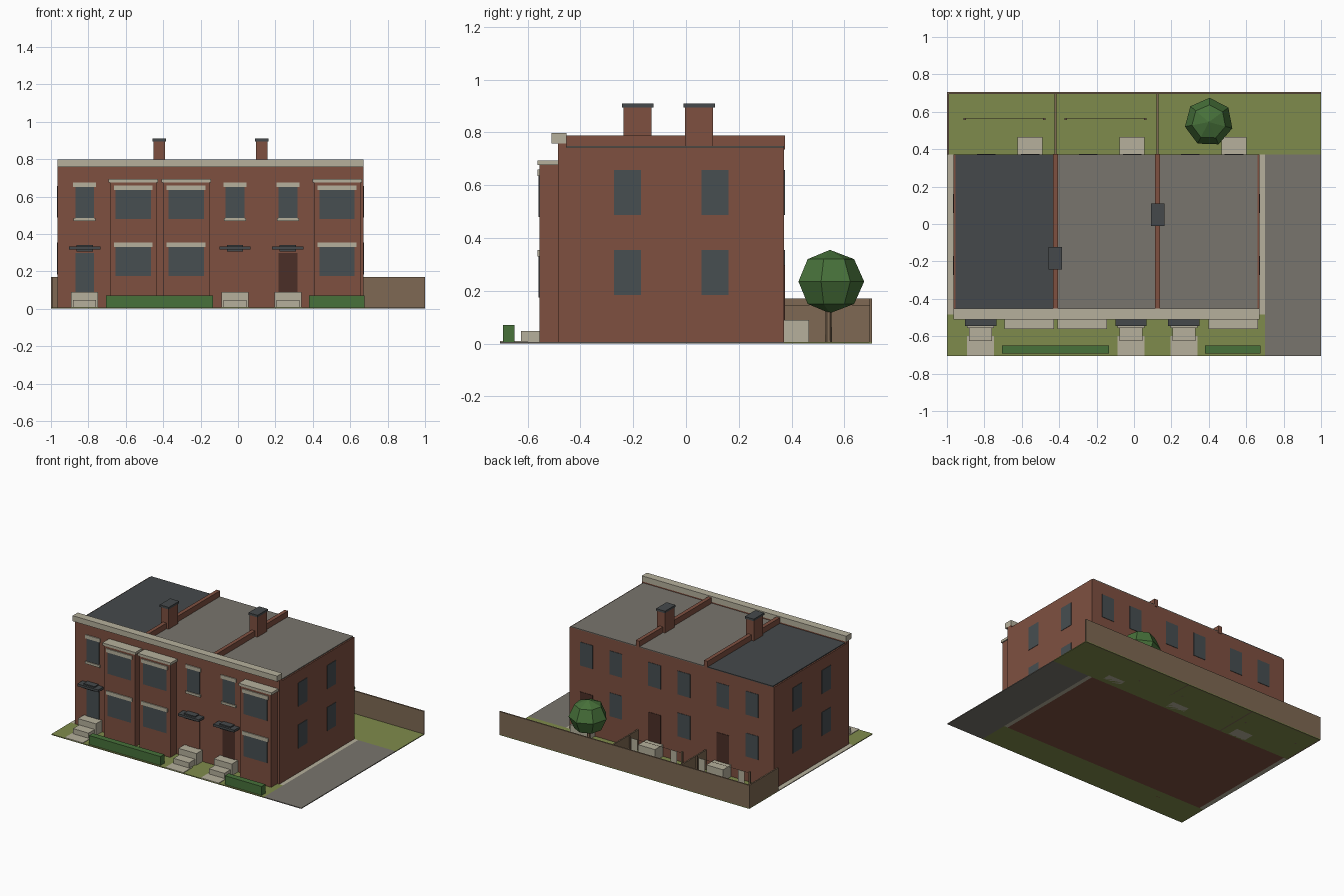
import bpy, bmesh, math
from mathutils import Matrix

if "Cube" in bpy.data.objects:
    bpy.data.objects.remove(bpy.data.objects["Cube"])


def material(name, hex_code):
    m = bpy.data.materials.new(name)
    srgb = [int(hex_code[i:i + 2], 16) / 255 for i in (0, 2, 4)]
    lin = [c / 12.92 if c <= 0.04045 else ((c + 0.055) / 1.055) ** 2.4 for c in srgb]
    m.diffuse_color = (*lin, 1)
    m.use_nodes = True
    m.node_tree.nodes["Principled BSDF"].inputs["Base Color"].default_value = m.diffuse_color
    return m


BRICK = material("brick", "7E5040")
STONE = material("pale stone", "B6B09C")
SLATE = material("slate", "45494B")
GLASS = material("window glass", "474E51")
GREY = material("asphalt grey", "79756D")
LAWN = material("lawn green", "7F8B4C")
LEAF = material("leaf green", "47713A")
FENCE = material("fence wood", "7E6953")
DOOR = material("dark door", "4B2F27")


def finish(name, bm, mat):
    me = bpy.data.meshes.new(name)
    bm.to_mesh(me)
    bm.free()
    me.materials.append(mat)
    ob = bpy.data.objects.new(name, me)
    bpy.context.collection.objects.link(ob)
    return ob


def box(name, x, y, z, mat):
    """Box from (min, max) pairs on each axis."""
    bm = bmesh.new()
    size = [b - a for a, b in (x, y, z)]
    mid = [(a + b) / 2 for a, b in (x, y, z)]
    bmesh.ops.create_cube(bm, size=1, matrix=Matrix.Translation(mid) @ Matrix.Diagonal((*size, 1)))
    return finish(name, bm, mat)


def span(c, half):
    return (c - half, c + half)


LEFT, RIGHT, FRONT, BACK = -0.965, 0.67, -0.485, 0.372
PARTY = (-0.42, 0.125)
G = 0.006  # ground thickness

# Ground
box("front_lawn", (-1, 0.7), (-0.705, FRONT), (0, G), LAWN)
box("back_lawn", (-1, 1), (BACK, 0.705), (0, G), LAWN)
box("driveway", (0.7, 1), (-0.705, BACK), (0, G), GREY)
box("left_path", (-1, LEFT), (FRONT, BACK), (0, G), STONE)
box("right_path", (RIGHT, 0.7), (FRONT, BACK), (0, G), STONE)

# House body, roofs, party walls and cornice
box("house_walls", (LEFT, RIGHT), (FRONT, BACK), (0, 0.742), BRICK)
box("front_parapet", (LEFT, RIGHT), (FRONT, -0.453), (0.742, 0.758), BRICK)
box("cornice", (LEFT, RIGHT), (-0.51, -0.452), (0.757, 0.797), STONE)
edges = (LEFT + 0.01, *PARTY, RIGHT - 0.01)
for i, mat in enumerate((SLATE, GREY, GREY)):
    box(f"roof_{i + 1}", (edges[i], edges[i + 1]), (-0.453, BACK), (0.738, 0.748), mat)
for i, px in enumerate(PARTY):
    box(f"party_wall_{i + 1}", span(px, 0.014), (-0.453, BACK + 0.003), (0.735, 0.789), BRICK)

# Chimneys
for i, (cx, cy) in enumerate(((-0.42, -0.183), (0.127, 0.05))):
    box(f"chimney_{i + 1}", span(cx, 0.031), span(cy, 0.053), (0.735, 0.897), BRICK)
    box(f"chimney_cap_{i + 1}", span(cx, 0.036), span(cy, 0.06), (0.895, 0.91), SLATE)

# Front bays with stacked windows
for i, cx in enumerate((-0.56, -0.277, 0.53)):
    box(f"bay_{i + 1}", span(cx, 0.124), (-0.555, FRONT), (0, 0.677), BRICK)
    box(f"bay_cap_{i + 1}", span(cx, 0.132), (-0.562, FRONT), (0.676, 0.694), STONE)
    for level, z in (("lower", 0.174), ("upper", 0.479)):
        box(f"bay_{level}_window_{i + 1}", span(cx, 0.094), (-0.558, -0.552), (z, z + 0.155), GLASS)
        box(f"bay_{level}_lintel_{i + 1}", span(cx, 0.104), (-0.562, -0.552), (z + 0.155, z + 0.181), STONE)

# Entrances: door, canopy, steps, path and the window above
for i, (cx, mat) in enumerate(((-0.82, GLASS), (-0.016, BRICK), (0.267, DOOR))):
    box(f"front_door_{i + 1}", span(cx, 0.05), (-0.489, -0.482), (0.09, 0.297), mat)
    box(f"door_canopy_{i + 1}", span(cx, 0.084), (-0.545, FRONT), (0.317, 0.334), SLATE)
    box(f"canopy_block_{i + 1}", span(cx, 0.044), (-0.53, FRONT), (0.306, 0.342), SLATE)
    box(f"top_step_{i + 1}", span(cx, 0.072), (-0.555, FRONT), (0, 0.09), STONE)
    box(f"low_step_{i + 1}", span(cx, 0.062), (-0.625, -0.555), (0, 0.047), STONE)
    box(f"front_path_{i + 1}", span(cx, 0.072), (-0.705, -0.6), (0.002, 0.01), STONE)
    box(f"front_window_{i + 1}", span(cx, 0.05), (-0.488, -0.482), (0.484, 0.651), GLASS)
    box(f"front_lintel_{i + 1}", span(cx, 0.061), (-0.492, -0.482), (0.65, 0.676), STONE)
    box(f"front_sill_{i + 1}", span(cx, 0.059), (-0.494, -0.482), (0.468, 0.485), STONE)

# Side windows on both gable walls
for side, wx in (("left", LEFT), ("right", RIGHT)):
    for cy in (-0.221, 0.11):
        for level, z in (("lower", 0.184), ("upper", 0.487)):
            box(f"{side}_{level}_window", span(wx, 0.003), span(cy, 0.051), (z, z + 0.17), GLASS)

# Rear windows, doors and stoops, one set per house
for i in range(3):
    dx = i * 0.545
    wall = span(BACK, 0.003)
    for cx in (-0.79 + dx, -0.555 + dx):
        box(f"rear_upper_window_{i + 1}", span(cx, 0.05), wall, (0.487, 0.657), GLASS)
    box(f"rear_lower_window_{i + 1}", span(-0.79 + dx, 0.05), wall, (0.184, 0.354), GLASS)
    box(f"rear_door_{i + 1}", span(-0.555 + dx, 0.05), wall, (0.09, 0.297), DOOR)
    box(f"rear_stoop_{i + 1}", span(-0.555 + dx, 0.067), (BACK, 0.465), (0, 0.09), STONE)

# Fences
box("back_fence", (-1, 1), (0.695, 0.705), (0, 0.17), FENCE)
box("left_fence", (-1, -0.99), (BACK, 0.695), (0, 0.17), FENCE)
for i, px in enumerate(PARTY):
    box(f"yard_divider_{i + 1}", span(px, 0.005), (BACK, 0.695), (0, 0.147), FENCE)

# Washing lines in two yards
for a, b in ((-0.905, -0.48), (-0.365, 0.06)):
    for px in (a, b):
        box("line_post", span(px, 0.006), span(0.562, 0.006), (0, 0.19), FENCE)
    box("washing_line", (a, b), span(0.562, 0.001), (0.178, 0.18), FENCE)
    for px in (a + 0.07, b - 0.04):
        box("hanging_cloth", span(px, 0.026), span(0.562, 0.0015), (0.09, 0.179), STONE)

# Hedges
for i, x in enumerate(((-0.706, -0.134), (0.38, 0.675))):
    box(f"hedge_{i + 1}", x, (-0.693, -0.65), (0, 0.07), LEAF)

# Tree
bm = bmesh.new()
bmesh.ops.create_cone(bm, cap_ends=True, segments=6, radius1=0.013, radius2=0.011, depth=0.14,
                      matrix=Matrix.Translation((0.4, 0.54, 0.07)))
finish("tree_trunk", bm, FENCE)
bm = bmesh.new()
bmesh.ops.create_uvsphere(bm, u_segments=7, v_segments=4, radius=1,
                          matrix=Matrix.Translation((0.4, 0.545, 0.235))
                          @ Matrix.Rotation(math.radians(-2), 4, 'Z')
                          @ Matrix.Diagonal((0.13, 0.13, 0.12, 1)))
finish("tree_crown", bm, LEAF)
